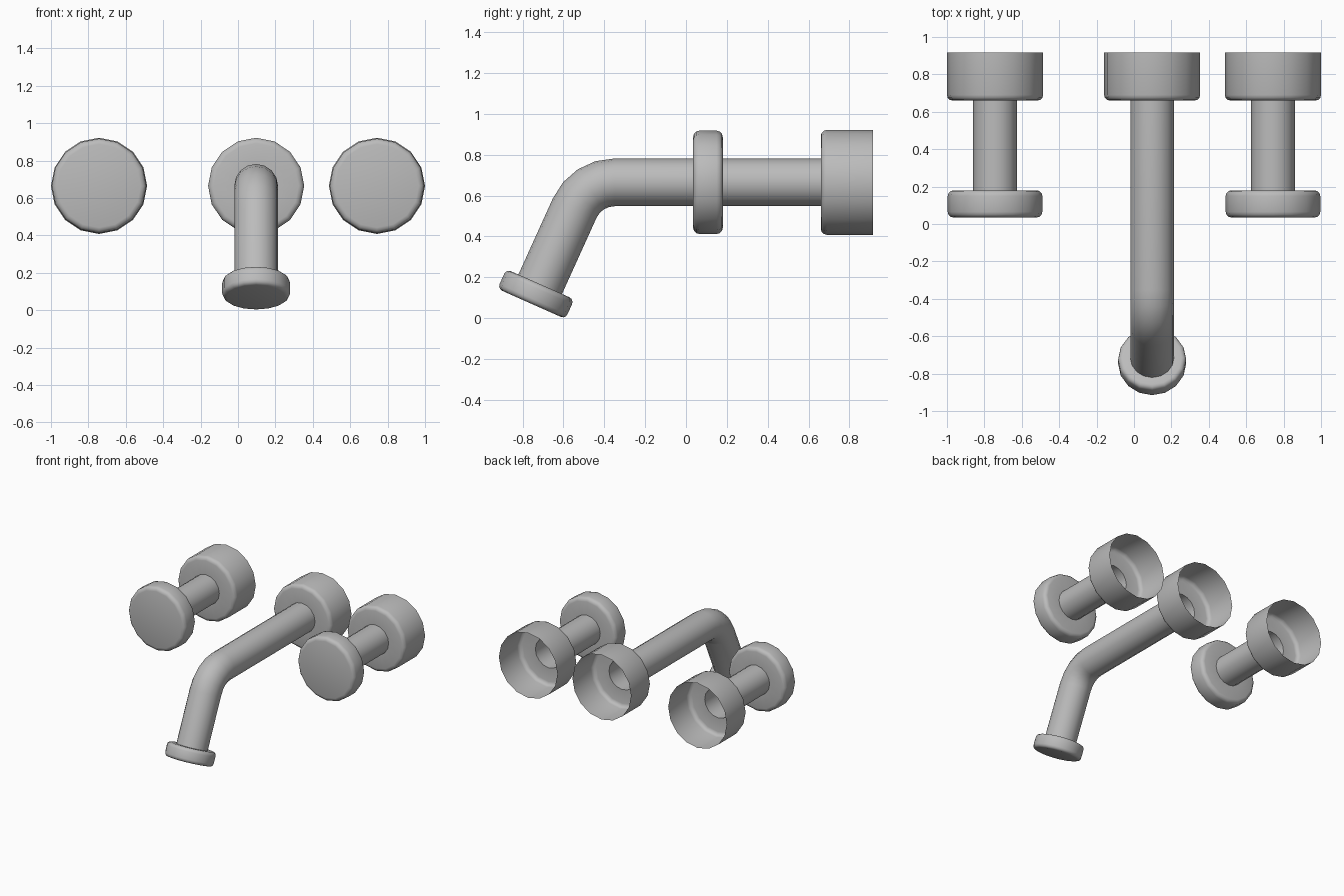
import bpy, bmesh
from math import sin, cos, tan, pi, radians
from mathutils import Vector

cube = bpy.data.objects.get("Cube")
if cube:
    bpy.data.objects.remove(cube, do_unlink=True)

SIDES = 16
AXIS_Z = 0.665
PIPE_R = 0.117

metal = bpy.data.materials.new("grey metal")
metal.use_nodes = True
GREY = (0.5, 0.5, 0.5, 1)
metal.diffuse_color = GREY
metal.node_tree.nodes["Principled BSDF"].inputs["Base Color"].default_value = GREY


def sweep(name, x, rings, cap=False):
    """Skin rings (y, z, pitch, radius) that face forward and tilt down by pitch."""
    bm = bmesh.new()
    loops = []
    for y, z, pitch, r in rings:
        centre = Vector((x, y, z))
        up = Vector((0, -sin(pitch), cos(pitch)))
        side = Vector((1, 0, 0))
        loops.append([bm.verts.new(centre + r * (side * cos(a) + up * sin(a)))
                      for a in (2 * pi * i / SIDES for i in range(SIDES))])
    for a, b in zip(loops, loops[1:]):
        for i in range(SIDES):
            j = (i + 1) % SIDES
            bm.faces.new((a[i], a[j], b[j], b[i]))
    if cap:
        bm.faces.new(loops[-1])
    mesh = bpy.data.meshes.new(name)
    bm.to_mesh(mesh)
    bm.free()
    mesh.materials.append(metal)
    obj = bpy.data.objects.new(name, mesh)
    bpy.context.collection.objects.link(obj)
    bpy.ops.object.select_all(action='DESELECT')
    obj.select_set(True)
    bpy.context.view_layer.objects.active = obj
    bpy.ops.object.shade_smooth_by_angle(angle=radians(40))
    return obj


def rounded(radius, start, end, bevel, corner):
    """Quarter-round steps as (depth, radius); corner is 'back' or 'front'."""
    steps = [i * pi / 6 for i in range(4)]
    if corner == 'back':
        return [(start + bevel * (1 - sin(t)), radius - bevel * (1 - cos(t)))
                for t in reversed(steps)]
    return [(end - bevel * (1 - sin(t)), radius - bevel * (1 - cos(t))) for t in steps]


def straight(profile, y, z=AXIS_Z, pitch=0.0):
    """Place a (depth, radius) profile along a pitched forward axis."""
    return [(y - d * cos(pitch), z - d * sin(pitch), pitch, r) for d, r in profile]


def disc(radius, depth, bevel):
    return ([(0, PIPE_R)] + rounded(radius, 0, depth, bevel, 'back')
            + rounded(radius, 0, depth, bevel, 'front'))


# Wall cups, open at the back, with a hole for the pipe
def wall_cup(name, x):
    profile = [(0, 0.257)] + rounded(0.257, 0, 0.257, 0.03, 'front') + [(0.257, PIPE_R)]
    sweep(name, x, straight(profile, 0.917))


# Two taps: cup, stem and round knob
for label, x in (("right", -0.743), ("left", 0.743)):
    wall_cup(label + "_wall_cup", x)
    sweep(label + "_stem", x, straight([(0, PIPE_R), (0.48, PIPE_R)], 0.66))
    sweep(label + "_knob", x, straight(disc(0.253, 0.145, 0.03), 0.18), cap=True)

# Spout: cup, bent pipe and nozzle
SPOUT_X = 0.097
PITCH = radians(66)
BEND_Y, BEND_R, STEPS = -0.35, 0.214, 4
wall_cup("spout_wall_cup", SPOUT_X)
path = [(0.66, AXIS_Z, 0, PIPE_R)]
for i in range(STEPS + 1):
    t = PITCH * i / STEPS
    path.append((BEND_Y - BEND_R * sin(t), AXIS_Z - BEND_R * (1 - cos(t)), t, PIPE_R))
nozzle_y, nozzle_z = -0.714, 0.166
path.append((nozzle_y, nozzle_z, PITCH, PIPE_R))
sweep("spout_pipe", SPOUT_X, path)
sweep("spout_nozzle", SPOUT_X,
      straight(disc(0.182, 0.105, 0.025), nozzle_y, nozzle_z, PITCH), cap=True)
